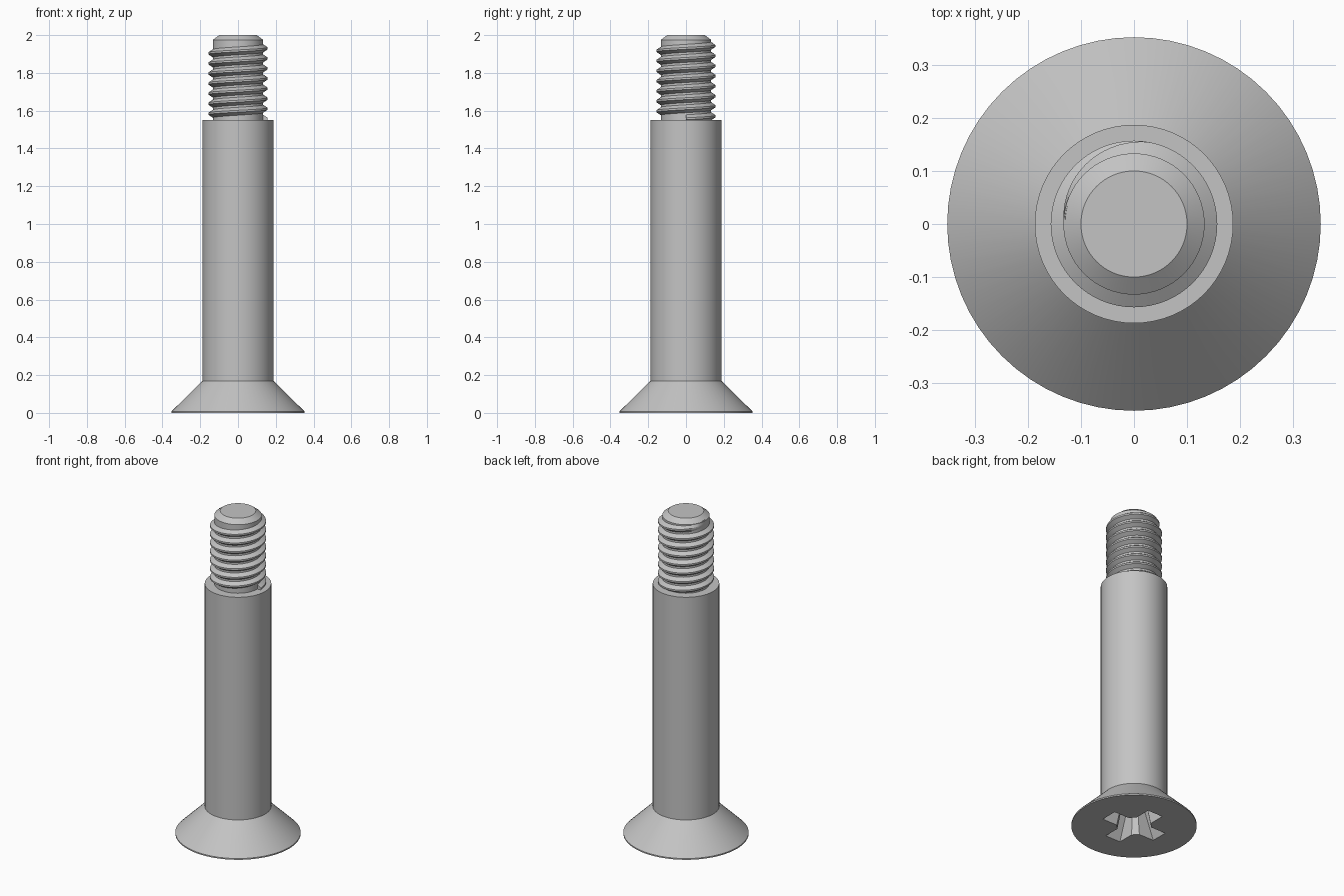
import bpy, bmesh
from math import cos, sin, pi, radians

cube = bpy.data.objects.get("Cube")
if cube:
    bpy.data.objects.remove(cube, do_unlink=True)

steel = bpy.data.materials.new("grey steel")
steel.use_nodes = True
GREY = (0.55, 0.55, 0.55, 1)
steel.diffuse_color = GREY
steel.node_tree.nodes["Principled BSDF"].inputs["Base Color"].default_value = GREY

SEGMENTS = 64


def make_object(name, bm):
    bmesh.ops.recalc_face_normals(bm, faces=bm.faces)
    mesh = bpy.data.meshes.new(name)
    bm.to_mesh(mesh)
    bm.free()
    mesh.materials.append(steel)
    obj = bpy.data.objects.new(name, mesh)
    bpy.context.collection.objects.link(obj)
    return obj


def loft(name, rings):
    """Join equal-length closed rings of points and cap both ends."""
    bm = bmesh.new()
    loops = [[bm.verts.new(p) for p in ring] for ring in rings]
    n = len(loops[0])
    for a, b in zip(loops, loops[1:]):
        for i in range(n):
            j = (i + 1) % n
            bm.faces.new((a[i], a[j], b[j], b[i]))
    bm.faces.new(loops[0])
    bm.faces.new(loops[-1])
    return make_object(name, bm)


def lathe(name, profile):
    return loft(name, [[(r * cos(2 * pi * i / SEGMENTS), r * sin(2 * pi * i / SEGMENTS), z)
                        for i in range(SEGMENTS)] for r, z in profile])


def smooth(obj, angle=25):
    bpy.ops.object.select_all(action="DESELECT")
    obj.select_set(True)
    bpy.context.view_layer.objects.active = obj
    bpy.ops.object.shade_smooth_by_angle(angle=radians(angle))


# Countersunk head and plain shank in one turned body
body = lathe("head_and_shank", [(0.352, 0), (0.352, 0.008), (0.187, 0.17), (0.187, 1.55)])

# Threaded core with chamfered tip
core = lathe("thread_core", [(0.133, 1.54), (0.133, 1.975), (0.1, 2.0)])


# Tapered cross recess cut into the head
def cross(length, half, inner, z):
    arm = [(inner, -half), (length, -half), (length, half), (inner, half)]
    points = []
    for k in range(4):
        c, s = cos(k * pi / 2), sin(k * pi / 2)
        points += [(x * c - y * s, x * s + y * c, z) for x, y in arm]
    return points


cutter = loft("recess_cutter", [cross(0.19, 0.053, 0.085, -0.01),
                                cross(0.185, 0.052, 0.083, 0),
                                cross(0.085, 0.032, 0.05, 0.2),
                                cross(0.02, 0.008, 0.012, 0.23)])
cutter.hide_render = True
cutter.hide_set(True)
cut = body.modifiers.new("cross_recess", "BOOLEAN")
cut.operation = "DIFFERENCE"
cut.solver = "EXACT"
cut.object = cutter
bpy.context.view_layer.objects.active = body
bpy.ops.object.modifier_apply(modifier=cut.name)
bpy.data.objects.remove(cutter, do_unlink=True)

# Helical thread ridge, fading into the core at its upper end
ROOT, CREST, PITCH, TURNS, START = 0.13, 0.157, 0.0533, 7.5, 1.557
sections = []
steps = int(TURNS * SEGMENTS)
for i in range(steps + 1):
    t = 2 * pi * i / SEGMENTS
    fade = min(1, 0.08 + (steps - i) / (0.3 * SEGMENTS))
    crest = ROOT + (CREST - ROOT) * fade
    z = START + PITCH * i / SEGMENTS
    sections.append([(r * cos(t), r * sin(t), z + dz) for r, dz in
                     ((ROOT, -0.023), (crest, -0.005), (crest, 0.005), (ROOT, 0.023))])
thread = loft("thread_ridge", sections)

for part in (body, core, thread):
    smooth(part)
